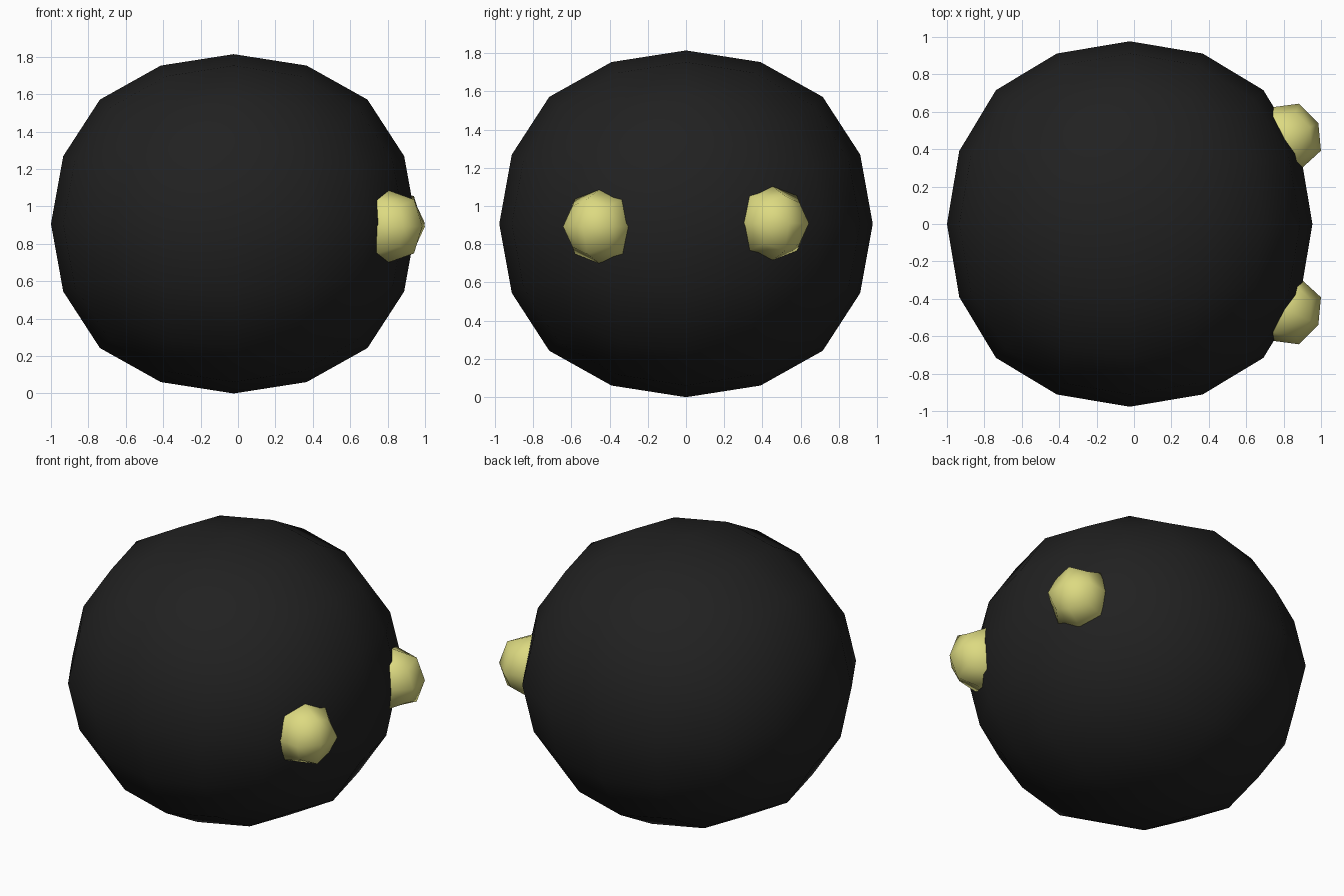
import bpy
import math

if "Cube" in bpy.data.objects:
    bpy.data.objects.remove(bpy.data.objects["Cube"])


def material(name, rgb):
    m = bpy.data.materials.new(name)
    m.diffuse_color = (*rgb, 1)
    m.use_nodes = True
    m.node_tree.nodes["Principled BSDF"].inputs["Base Color"].default_value = m.diffuse_color
    return m


def rounded_cube(name, centre, half_size, levels, mat, turn=0):
    """Cube rounded by subdivision; half_size is measured on the rounded shape."""
    shrink = {1: 1.0, 2: 0.8785}[levels]
    bpy.ops.mesh.primitive_cube_add(size=2, location=centre, rotation=(0, 0, turn))
    ob = bpy.context.object
    ob.name = name
    ob.scale = [s / shrink for s in half_size]
    sub = ob.modifiers.new("round", 'SUBSURF')
    sub.levels = sub.render_levels = levels
    sub.use_limit_surface = False
    bpy.ops.object.modifier_apply(modifier=sub.name)
    bpy.ops.object.shade_smooth()
    ob.data.materials.append(mat)
    return ob


black = material("soot black", (0.015, 0.015, 0.015))
yellow = material("pale yellow", (0.72, 0.70, 0.22))

# Round body
rounded_cube("body", (-0.023, 0, 0.907), (0.977, 0.977, 0.907), 2, black)

# Two eyes bulging from the +x side, turned outward
for name, side, z in (("eye_near", -1, 0.893), ("eye_far", 1, 0.91)):
    rounded_cube(name, (0.807, side * 0.455, z), (0.197, 0.185, 0.192), 1,
                 yellow, side * math.radians(25))
